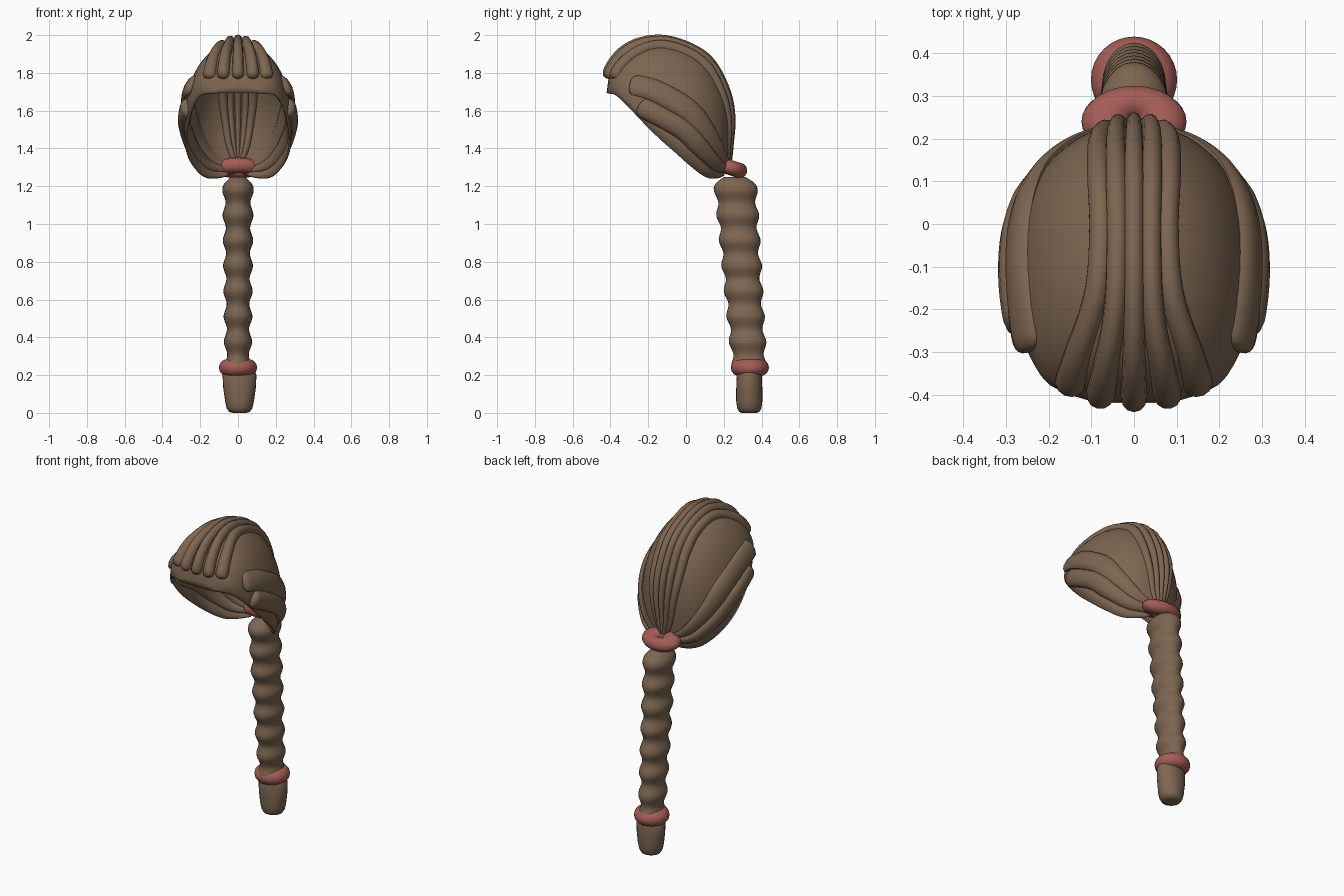
import bpy, bmesh, math
from mathutils import Vector

old = bpy.data.objects.get("Cube")
if old:
    bpy.data.objects.remove(old, do_unlink=True)


def material(name, rgb):
    m = bpy.data.materials.new(name)
    m.use_nodes = True
    m.diffuse_color = (*rgb, 1)
    bsdf = next(n for n in m.node_tree.nodes if n.type == 'BSDF_PRINCIPLED')
    bsdf.inputs["Base Color"].default_value = (*rgb, 1)
    return m


BROWN = material("hair brown", (0.205, 0.132, 0.083))
RED = material("tie red", (0.37, 0.108, 0.092))
CENTER = Vector((0, -0.08, 1.55))


def loft(name, rings, mat, closed=True):
    """Skin a list of rings; closed rings also get end caps."""
    bm = bmesh.new()
    rows = [[bm.verts.new(p) for p in ring] for ring in rings]
    n = len(rows[0])
    for a, b in zip(rows, rows[1:]):
        for i in range(n if closed else n - 1):
            j = (i + 1) % n
            bm.faces.new((a[i], a[j], b[j], b[i]))
    if closed:
        bm.faces.new(rows[0])
        bm.faces.new(rows[-1])
    bmesh.ops.recalc_face_normals(bm, faces=bm.faces)
    if not closed:
        bm.normal_update()
        lean = sum((f.calc_center_median() - CENTER).dot(f.normal) for f in bm.faces)
        if lean < 0:
            bmesh.ops.reverse_faces(bm, faces=bm.faces)
    me = bpy.data.meshes.new(name)
    bm.to_mesh(me)
    bm.free()
    me.materials.append(mat)
    ob = bpy.data.objects.new(name, me)
    bpy.context.collection.objects.link(ob)
    return smooth(ob)


def smooth(ob):
    bpy.ops.object.select_all(action='DESELECT')
    ob.select_set(True)
    bpy.context.view_layer.objects.active = ob
    bpy.ops.object.shade_smooth_by_angle(angle=math.radians(50))
    return ob


def sample(keys, t):
    """Smooth interpolation through evenly spaced key tuples."""
    i = min(max(int(t), 0), len(keys) - 2)
    u = t - i
    k = [keys[min(max(i + d, 0), len(keys) - 1)] for d in (-1, 0, 1, 2)]
    return [b + 0.5 * u * (c - a + u * (2*a - 5*b + 4*c - d + u * (3*(b - c) + d - a)))
            for a, b, c, d in zip(*k)]


# Cap ribs from brow to nape: rim y, rim z, half width, crown y, crown z
RIBS = [(-.405, 1.69, .12, -.42, 1.695), (-.37, 1.68, .20, -.395, 1.82),
        (-.31, 1.625, .245, -.30, 1.925), (-.24, 1.55, .272, -.15, 1.965),
        (-.15, 1.46, .285, .0, 1.93), (-.06, 1.38, .278, .12, 1.85),
        (.02, 1.31, .245, .205, 1.70), (.10, 1.25, .185, .235, 1.56),
        (.16, 1.24, .12, .23, 1.42), (.20, 1.255, .05, .225, 1.33)]
SPAN = math.radians(100)


def cap_point(s, phi):
    ry, rz, w, ty, tz = sample(RIBS, s)
    f = (math.cos(phi) - math.cos(SPAN)) / (1 - math.cos(SPAN))
    return Vector((w * math.sin(phi), ry + (ty - ry) * f, rz + (tz - rz) * f))


cap = loft("hair_cap", [[cap_point(r / 3, SPAN * (c / 14 - 1)) for c in range(29)]
                        for r in range(28)], BROWN, closed=False)
shell = cap.modifiers.new("thickness", 'SOLIDIFY')
shell.thickness = 0.012
shell.offset = -1


def lock(name, path, width, thick, lift, tip, swell):
    """Flattened tube on the cap: round tip, swollen front, fading toward the nape."""
    rings, last = [], len(path) - 1
    for i, p in enumerate(path):
        tangent = (path[min(i + 1, last)] - path[max(i - 1, 0)]).normalized()
        out = p - CENTER
        out = (out - tangent * out.dot(tangent)).normalized()
        side = tangent.cross(out)
        u = i / last
        size = math.sqrt(max(0.05, 1 - (1 - min(u / tip, 1)) ** 2))
        size *= 1 - 0.55 * max(0, u - 0.6) / 0.4
        wide = width * size * (1 + swell * max(0, 1 - u / 0.3))
        rings.append([p + out * (lift + thick * size * math.sin(a)) + side * wide * math.cos(a)
                      for a in (math.tau * k / 12 for k in range(12))])
    return loft(name, rings, BROWN)


def steps(n=40):
    # Dense at the rounded tip, wider spacing further back
    return [(i / n) ** 1.35 for i in range(n + 1)]


# Crown strands: start, sideways offset from fringe tip to nape, width, lift
STRANDS = {
    "center": (0.62, [0, 0], 0.025, 0.002),
    "inner": (0.68, [.08, .066, .043, .038, .04, .042, .038, .025, .008], 0.027, 0),
    "outer": (0.95, [.155, .132, .088, .077, .082, .084, .07, .048, .018], 0.030, -.008),
}
for label, (start, offsets, width, lift) in STRANDS.items():
    for sign, hand in (((0, "middle"),) if label == "center" else ((1, "left"), (-1, "right"))):
        keys = [(x,) for x in offsets]
        path = []
        for u in steps():
            s = start + (9 - start) * u
            x = sample(keys, u * (len(keys) - 1))[0] * sign
            w = sample(RIBS, s)[2]
            path.append(cap_point(s, math.asin(max(-.95, min(.95, x / w)))))
        lock(f"crown_strand_{label}_{hand}", path, width, 0.036, lift, 0.3 * width / 0.1, 0.35)

# Side locks swept back from the temples to the tie
SIDES = {"upper": (2.1, [74, 71, 69, 68, 66, 58], 0.062, 0.028),
         "lower": (2.75, [90, 86, 83, 82, 80, 72], 0.054, 0.034)}
for label, (start, angles, width, thick) in SIDES.items():
    for sign, hand in ((1, "left"), (-1, "right")):
        keys = [(math.radians(a),) for a in angles]
        path = [cap_point(start + (8.7 - start) * u, sign * sample(keys, u * 5)[0]) for u in steps()]
        lock(f"side_lock_{label}_{hand}", path, width, thick, 0, 0.12, 0)


def tie(name, location, major, minor, scale, tilt):
    bpy.ops.mesh.primitive_torus_add(major_radius=major, minor_radius=minor, major_segments=32,
                                     minor_segments=14, location=location, rotation=(tilt, 0, 0))
    ob = bpy.context.object
    ob.name = name
    ob.scale = scale
    ob.data.materials.append(RED)
    smooth(ob)


tie("upper_tie", (0, .24, 1.297), .066, .057, (1, .70, .72), math.radians(-18))
tie("lower_tie", (0, .338, .24), .056, .045, (1, 1, 1), 0)


def oval(x, y, z, rx, ry, n=24):
    return [(x + rx * math.cos(math.tau * k / n), y + ry * math.sin(math.tau * k / n), z) for k in range(n)]


# Braid: leaning column with regular swellings and a rounded top
rings = []
for i in range(85):
    z = 0.22 + 1.03 * i / 84
    h = (z - 0.22) / 1.03
    bump = 0.5 + 0.5 * math.cos(math.tau * (z - 1.18) / 0.134)
    end = math.sqrt(max(0.3, 1 - max(0, (z - 1.2) / 0.056) ** 2))
    rx = (.056 + .011 * h + .017 * bump) * end
    ry = (.078 + .022 * h + .018 * bump) * end
    rings.append(oval(0, .338 - .08 * h, z, rx, ry))
loft("braid", rings, BROWN)

# Loose tail below the lower tie
TAIL = [(0, .035, .04), (.006, .056, .054), (.025, .068, .064), (.06, .076, .069),
        (.13, .086, .069), (.2, .09, .066), (.24, .07, .055)]
loft("braid_tail", [oval(.008, .335, z, rx, ry) for z, rx, ry in TAIL], BROWN)
